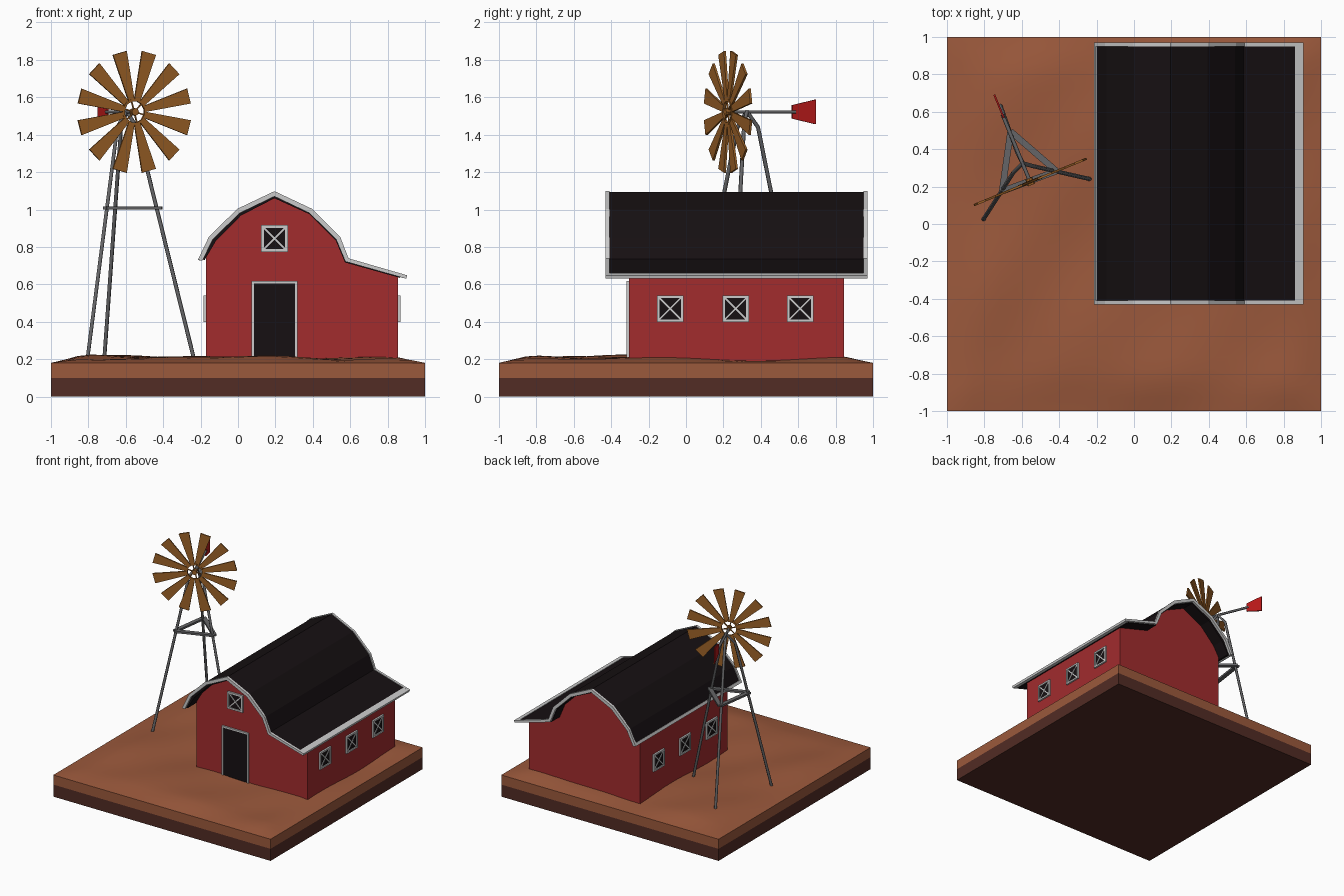
import bpy, bmesh, math
from mathutils import Matrix, Vector

if "Cube" in bpy.data.objects:
    bpy.data.objects.remove(bpy.data.objects["Cube"])


def material(name, rgb):
    m = bpy.data.materials.new(name)
    m.diffuse_color = (*rgb, 1)
    m.use_nodes = True
    m.node_tree.nodes["Principled BSDF"].inputs["Base Color"].default_value = m.diffuse_color
    return m


RED = material("barn_red", (0.36, 0.025, 0.027))
BLACK = material("black", (0.008, 0.005, 0.006))
WHITE = material("white", (0.75, 0.77, 0.75))
SOIL = material("soil", (0.33, 0.10, 0.045))
DARK = material("dark_soil", (0.085, 0.025, 0.018))
RUST = material("rust", (0.33, 0.12, 0.02))
STEEL = material("steel", (0.13, 0.13, 0.135))
VANE = material("vane_red", (0.5, 0.01, 0.01))


def finish(name, bm, mat):
    bmesh.ops.recalc_face_normals(bm, faces=bm.faces)
    me = bpy.data.meshes.new(name)
    bm.to_mesh(me)
    bm.free()
    me.materials.append(mat)
    ob = bpy.data.objects.new(name, me)
    bpy.context.collection.objects.link(ob)
    return ob


def prisms(name, polys, y0, y1, mat, matrix=Matrix()):
    """Extrude each x-z outline from y0 to y1, joined into one object."""
    bm = bmesh.new()
    for poly in polys:
        a = [bm.verts.new(matrix @ Vector((x, y0, z))) for x, z in poly]
        b = [bm.verts.new(matrix @ Vector((x, y1, z))) for x, z in poly]
        bm.faces.new(a)
        bm.faces.new(b[::-1])
        for i in range(len(a)):
            j = (i + 1) % len(a)
            bm.faces.new((a[j], a[i], b[i], b[j]))
    return finish(name, bm, mat)


def rect(x0, x1, z0, z1):
    return [(x0, z0), (x1, z0), (x1, z1), (x0, z1)]


def bar(p, q, w):
    """Outline of a straight bar of width w from p to q."""
    p, q = Vector(p), Vector(q)
    d = (q - p).normalized() * w / 2
    n = Vector((-d.y, d.x))
    return [tuple(v) for v in (p + n, p - n, q - n, q + n)]


def rod(name, pts, r, mat):
    cu = bpy.data.curves.new(name, 'CURVE')
    cu.dimensions = '3D'
    cu.bevel_depth = r
    cu.bevel_resolution = 1
    cu.use_fill_caps = True
    sp = cu.splines.new('POLY')
    sp.points.add(len(pts) - 1)
    for s, p in zip(sp.points, pts):
        s.co = (*p, 1)
    cu.materials.append(mat)
    ob = bpy.data.objects.new(name, cu)
    bpy.context.collection.objects.link(ob)


# Ground: dark slab below, gently uneven soil above
prisms("ground_base", [rect(-1, 1, 0, 0.1)], -1, 1, DARK)
bm = bmesh.new()
bmesh.ops.create_grid(bm, x_segments=28, y_segments=28, size=1)
for v in bm.verts:
    x, y = v.co.x, v.co.y
    rise = max(0, min(1, (1 - max(abs(x), abs(y))) / 0.17))
    wave = math.sin(5 * x + 2 * y) * math.cos(4 * y - 1.5 * x) + 0.5 * math.sin(9 * x - 7 * y)
    v.co.z = 0.18 + rise * (0.028 + 0.011 * wave)
rim = [e for e in bm.edges if e.is_boundary]
skirt = bmesh.ops.extrude_edge_only(bm, edges=rim)["geom"]
for v in skirt:
    if isinstance(v, bmesh.types.BMVert):
        v.co.z = 0.1
ground = finish("ground_soil", bm, SOIL)
bpy.context.view_layer.objects.active = ground
ground.select_set(True)
bpy.ops.object.shade_smooth_by_angle(angle=math.radians(30))

# Barn walls
prisms("barn_walls", [[(-0.17, 0.17), (0.855, 0.17), (0.855, 0.645), (0.575, 0.72), (0.53, 0.84),
                       (0.387, 0.982), (0.195, 1.073), (0.003, 0.982), (-0.135, 0.84), (-0.17, 0.76)]],
       -0.305, 0.845, RED)

# Gambrel roof with lean-to, and its white edging
outer = [(-0.205, 0.735), (-0.148, 0.85), (0, 1.0), (0.195, 1.093),
         (0.392, 1.0), (0.54, 0.85), (0.585, 0.735), (0.865, 0.655)]
inner = [(-0.178, 0.73), (-0.118, 0.832), (0.015, 0.967), (0.195, 1.06),
         (0.38, 0.976), (0.522, 0.836), (0.572, 0.717), (0.865, 0.635)]
prisms("roof", [outer + inner[::-1]], -0.41, 0.95, BLACK)

t_out = [(-0.215, 0.73), (-0.155, 0.855), (-0.003, 1.004), (0.195, 1.098),
         (0.395, 1.004), (0.546, 0.855), (0.591, 0.739), (0.905, 0.648)]
t_in = [(-0.19, 0.727), (-0.134, 0.842), (0.01, 0.981), (0.195, 1.07),
        (0.382, 0.981), (0.525, 0.84), (0.574, 0.722), (0.9, 0.63)]
for name, y in (("front", -0.43), ("back", 0.95)):
    prisms("roof_trim_" + name, [t_out + t_in[::-1]], y, y + 0.02, WHITE)
prisms("eave_trim_right", [[(0.86, 0.661), (0.905, 0.648), (0.9, 0.63), (0.86, 0.64)]], -0.41, 0.95, WHITE)
prisms("eave_trim_left", [[(-0.215, 0.73), (-0.205, 0.751), (-0.197, 0.747), (-0.203, 0.727)]],
       -0.41, 0.95, WHITE)

# Door
prisms("door", [rect(0.08, 0.31, 0.17, 0.61)], -0.312, -0.3, BLACK)
prisms("door_frame", [rect(0.073, 0.086, 0.17, 0.617), rect(0.304, 0.317, 0.17, 0.617),
                      rect(0.073, 0.317, 0.604, 0.617)], -0.318, -0.3, WHITE)


# Windows: square frame, dark pane, crossed bars
def window(name, place):
    s, i = 0.071, 0.057
    prisms(name + "_pane", [rect(-i, i, -i, i)], -0.006, 0.005, BLACK, place)
    prisms(name + "_frame", [rect(-s, s, i, s), rect(-s, s, -s, -i), rect(-s, -i, -s, s),
                             rect(i, s, -s, s)], -0.014, 0.005, WHITE, place)
    prisms(name + "_cross", [bar((-i, -i), (i, i), 0.009), bar((-i, i), (i, -i), 0.009)],
           -0.01, 0.005, WHITE, place)


window("loft_window", Matrix.Translation((0.195, -0.305, 0.845)))
for k, y in enumerate((-0.085, 0.265, 0.61), 1):
    window(f"right_window_{k}", Matrix.Translation((0.855, y, 0.47)) @ Matrix.Rotation(math.pi / 2, 4, 'Z'))
    window(f"left_window_{k}", Matrix.Translation((-0.17, y, 0.47)) @ Matrix.Rotation(-math.pi / 2, 4, 'Z'))

# Windmill tower: three legs bending in at the top
top = (-0.595, 0.325, 1.525)
rod("tower_leg_left", [(-0.805, 0.025, 0.2), (-0.645, 0.275, 1.44), top], 0.011, STEEL)
rod("tower_leg_right", [(-0.235, 0.24, 0.2), (-0.542, 0.31, 1.44), top], 0.011, STEEL)
rod("tower_leg_back", [(-0.715, 0.635, 0.2), (-0.625, 0.385, 1.44), top], 0.011, STEEL)

# Flat triangular brace, drawn in plan and laid level
tri = [(-0.705, 0.175), (-0.415, 0.283), (-0.66, 0.495)]
flat = Matrix(((1, 0, 0, 0), (0, 0, 1, 0), (0, 1, 0, 0), (0, 0, 0, 1)))
prisms("tower_brace", [bar(tri[i], tri[(i + 1) % 3], 0.034) for i in range(3)], 1.0, 1.016, STEEL, flat)

# Wheel, shaft and tail share one turned frame at the hub
hub = Matrix.Translation((-0.555, 0.225, 1.522)) @ Matrix.Rotation(math.radians(22.4), 4, 'Z')


def polar(r, a):
    return (r * math.cos(a), r * math.sin(a))


step = math.tau / 12
blades, ring, spokes = [], [], []
for i in range(12):
    a = (i + 0.5) * step
    rot = Matrix.Rotation(a, 2)
    blades.append([tuple(rot @ Vector(p)) for p in
                   ((0.065, -0.017), (0.326, -0.041), (0.326, 0.041), (0.065, 0.017))])
    ring.append([polar(0.058, a), polar(0.07, a), polar(0.07, a + step), polar(0.058, a + step)])
    if i % 2:
        spokes.append(bar((0, 0), polar(0.062, a), 0.007))
prisms("wheel_blades", blades, -0.006, 0.006, RUST, hub)
prisms("wheel_ring", ring, -0.008, 0.008, RUST, hub)
prisms("wheel_spokes", spokes, -0.004, 0.004, RUST, hub)
prisms("wheel_hub", [[polar(0.02, i * math.tau / 8) for i in range(8)]], -0.018, 0.02, RUST, hub)
rod("tail_shaft", [hub @ Vector((0, 0, 0)), hub @ Vector((0, 0.39, 0))], 0.01, STEEL)
tail = hub @ Matrix.Rotation(math.pi / 2, 4, 'Z')
prisms("tail_vane", [[(0.37, -0.036), (0.505, -0.066), (0.505, 0.066), (0.37, 0.036)]],
       -0.005, 0.005, VANE, tail)
